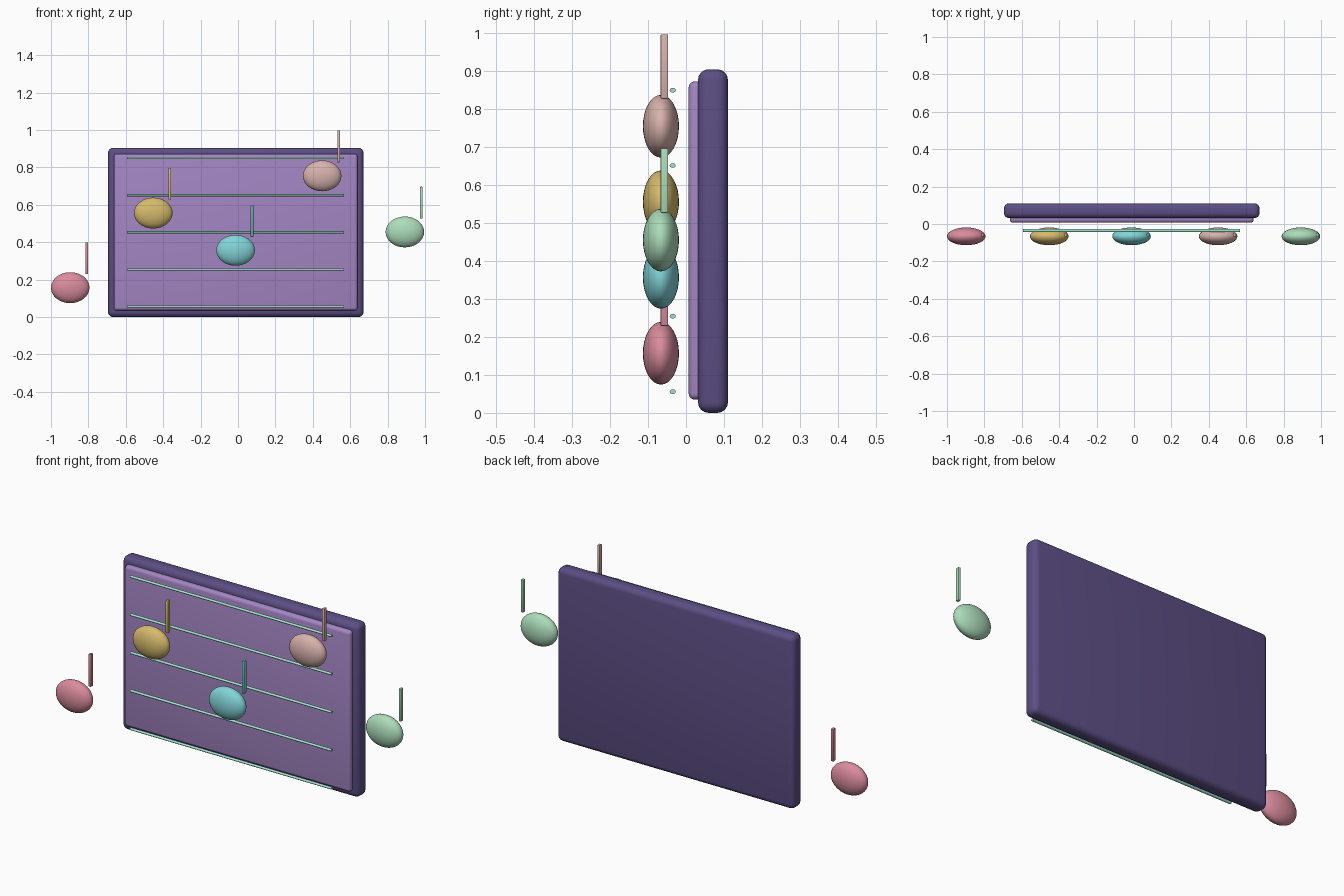
import bpy
import math

cube = bpy.data.objects.get("Cube")
if cube:
    bpy.data.objects.remove(cube, do_unlink=True)


def material(name, *srgb):
    """Flat material from 0-255 display values, stored as linear."""
    linear = [((c / 255 + 0.055) / 1.055) ** 2.4 for c in srgb]
    mat = bpy.data.materials.new(name)
    mat.use_nodes = True
    mat.diffuse_color = (*linear, 1)
    mat.node_tree.nodes["Principled BSDF"].inputs["Base Color"].default_value = (*linear, 1)
    return mat


def finish(name, mat):
    obj = bpy.context.object
    obj.name = name
    obj.data.materials.append(mat)
    return obj


def rounded_box(name, mat, center, size, radius, segments=4):
    bpy.ops.mesh.primitive_cube_add(size=1, location=center)
    obj = finish(name, mat)
    obj.scale = size
    bpy.ops.object.transform_apply(location=False, rotation=False, scale=True)
    bevel = obj.modifiers.new("Rounded edges", "BEVEL")
    bevel.width = radius
    bevel.segments = segments
    bpy.ops.object.modifier_apply(modifier=bevel.name)
    bpy.ops.object.shade_smooth_by_angle(angle=math.radians(40))
    return obj


frame_purple = material("dark purple", 92, 78, 132)
panel_lilac = material("lilac", 164, 134, 196)
line_mint = material("mint", 160, 225, 203)

# Backing board and raised front panel
MID = -0.012
rounded_box("backing_board", frame_purple, (MID, 0.071, 0.4525), (1.367, 0.079, 0.905), 0.028)
rounded_box("front_panel", panel_lilac, (MID, 0.032, 0.454), (1.303, 0.05, 0.838), 0.016)

# Five horizontal staff lines floating before the panel
for i in range(5):
    bpy.ops.mesh.primitive_cylinder_add(vertices=16, radius=1, depth=1.16,
                                        location=(MID - 0.002, -0.035, 0.056 + i * 0.1985),
                                        rotation=(0, math.pi / 2, 0))
    line = finish(f"staff_line_{i + 1}", line_mint)
    line.scale = (0.006, 0.008, 1)
    bpy.ops.object.shade_smooth_by_angle(angle=math.radians(40))

# Notes: flattened oval head with a thin stem above its left side
notes = [
    ("pink", (218, 140, 157), -0.897, 0.157),
    ("gold", (214, 186, 108), -0.453, 0.556),
    ("turquoise", (130, 212, 216), -0.013, 0.357),
    ("peach", (216, 178, 172), 0.450, 0.755),
    ("green", (172, 220, 186), 0.892, 0.455),
]
for color, rgb, x, z in notes:
    mat = material(color, *rgb)
    bpy.ops.mesh.primitive_uv_sphere_add(segments=32, ring_count=16, radius=1,
                                         location=(x, -0.066, z))
    head = finish(f"{color}_note_head", mat)
    head.scale = (0.103, 0.0475, 0.0825)
    bpy.ops.object.shade_smooth()
    rounded_box(f"{color}_note_stem", mat, (x + 0.088, -0.057, z + 0.157),
                (0.014, 0.02, 0.17), 0.003, 2)
